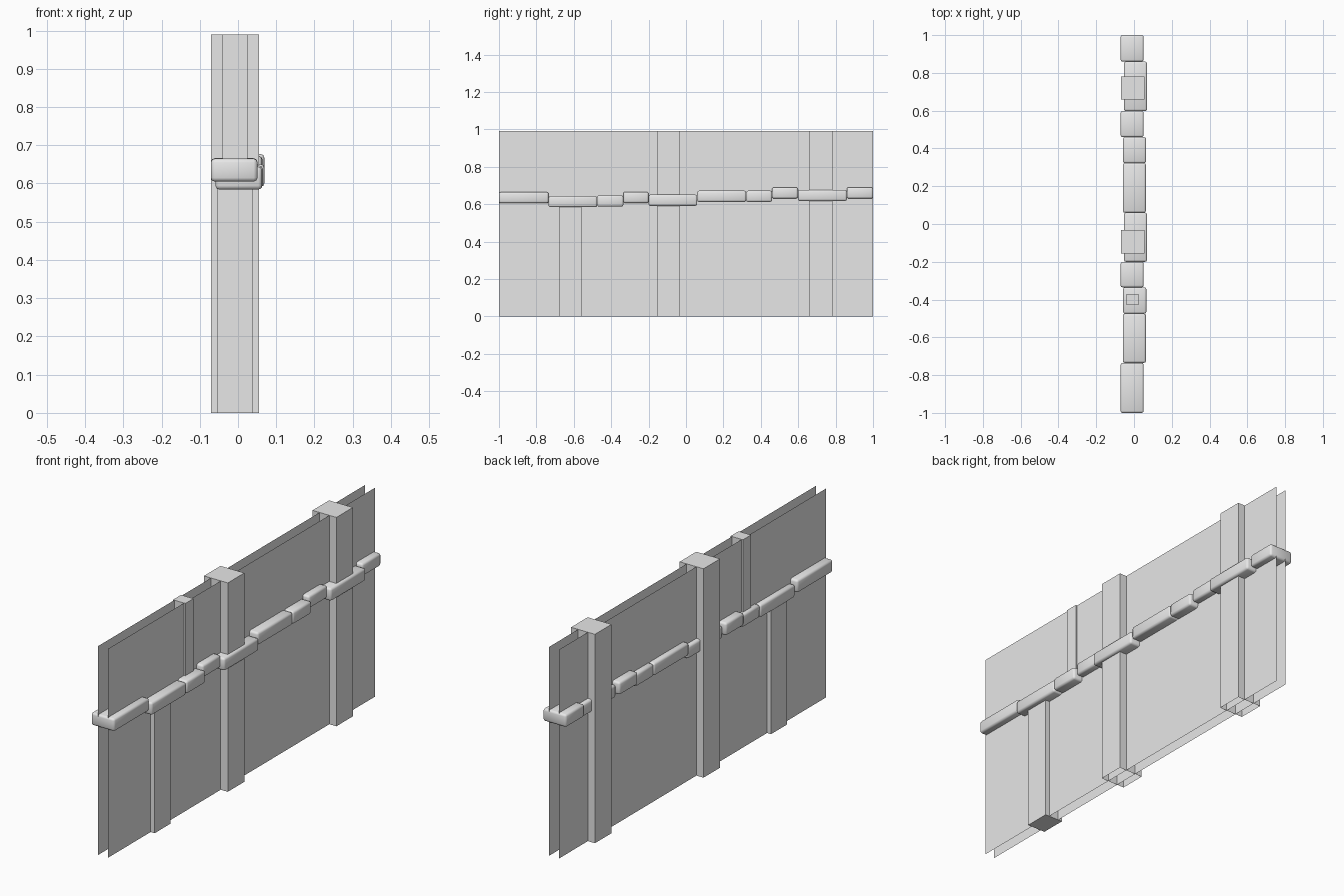
import bpy, bmesh

cube = bpy.data.objects.get("Cube")
if cube:
    bpy.data.objects.remove(cube, do_unlink=True)

grey = bpy.data.materials.new("light_grey")
grey.use_nodes = True
grey.diffuse_color = (0.8, 0.8, 0.8, 1)
grey.node_tree.nodes["Principled BSDF"].inputs["Base Color"].default_value = (0.8, 0.8, 0.8, 1)

TOP = 0.99


def finish(name, bm):
    mesh = bpy.data.meshes.new(name)
    bm.to_mesh(mesh)
    bm.free()
    mesh.materials.append(grey)
    obj = bpy.data.objects.new(name, mesh)
    bpy.context.collection.objects.link(obj)
    return obj


def box(name, xs, ys, zs, open_bottom=False, bevel=0):
    bm = bmesh.new()
    bmesh.ops.create_cube(bm, size=1)
    for v in bm.verts:
        for axis, (low, high) in enumerate((xs, ys, zs)):
            v.co[axis] = high if v.co[axis] > 0 else low
    bm.normal_update()
    if open_bottom:
        under = [f for f in bm.faces if f.normal.z < -0.5]
        bmesh.ops.delete(bm, geom=under, context="FACES_ONLY")
    if bevel:
        bmesh.ops.bevel(bm, geom=list(bm.edges), offset=bevel, segments=2,
                        profile=0.5, affect="EDGES")
        for f in bm.faces:
            f.smooth = True
    return finish(name, bm)


# Two thin wall sheets
for name, x, order in (("left_wall_sheet", 0.018, 1), ("right_wall_sheet", -0.033, -1)):
    bm = bmesh.new()
    corners = [(-1, 0), (1, 0), (1, TOP), (-1, TOP)][::order]
    bm.faces.new([bm.verts.new((x, y, z)) for y, z in corners])
    finish(name, bm)

# Full-height posts, open underneath
for name, y in (("front_post", -0.093), ("back_post", 0.72)):
    box(name, (-0.07, 0.055), (y - 0.062, y + 0.062), (0, TOP), open_bottom=True)

# Short posts that stop inside the rail
box("lower_post", (-0.054, 0.039), (-0.68, -0.56), (0, 0.61))
box("upper_post", (-0.04, 0.025), (-0.43, -0.37), (0.62, TOP))

# Uneven rail blocks: end position along the wall, sideways centre, underside height
blocks = [
    (-0.735, -0.01, 0.605), (-0.475, 0.002, 0.584), (-0.335, 0.004, 0.587),
    (-0.2, -0.01, 0.606), (0.06, 0.008, 0.591), (0.322, 0.002, 0.612),
    (0.46, 0.003, 0.612), (0.598, -0.01, 0.63), (0.86, 0.008, 0.617), (1, -0.01, 0.63),
]
start = -1
for i, (end, x, z) in enumerate(blocks):
    box(f"rail_block_{i + 1}", (x - 0.061, x + 0.061), (start, end), (z, z + 0.06), bevel=0.01)
    start = end
